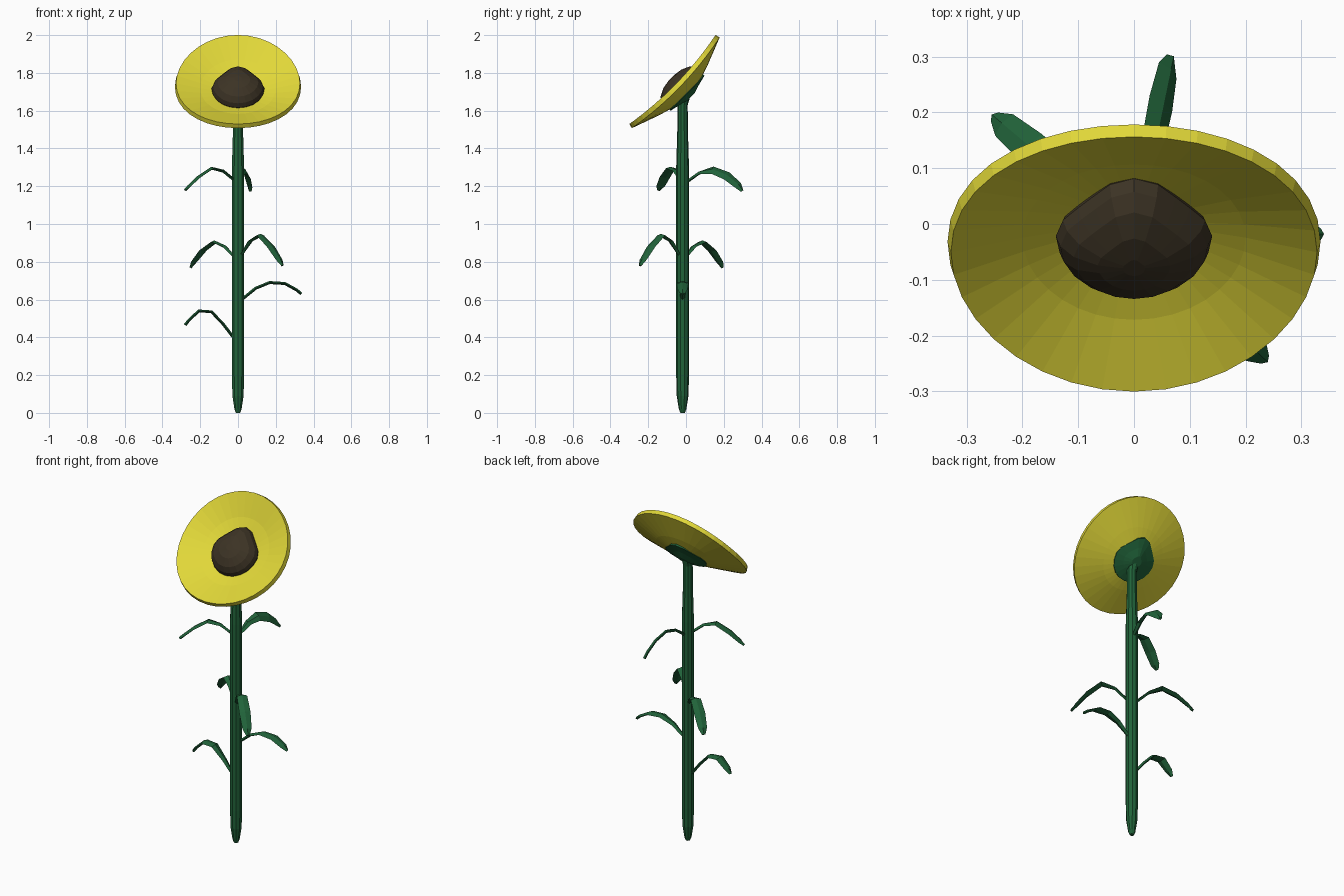
import bpy, bmesh, math
from mathutils import Vector, Matrix

cube = bpy.data.objects.get("Cube")
if cube:
    bpy.data.objects.remove(cube)


def material(name, rgb):
    m = bpy.data.materials.new(name)
    m.use_nodes = True
    m.diffuse_color = (*rgb, 1)
    m.node_tree.nodes["Principled BSDF"].inputs["Base Color"].default_value = (*rgb, 1)
    return m


YELLOW = material("petal yellow", (0.75, 0.68, 0.04))
GREEN = material("leaf green", (0.015, 0.125, 0.042))
BROWN = material("seed brown", (0.045, 0.033, 0.018))


def loft(name, rings, mat, closed=False):
    """Skin a list of equal-sized rings; cap the ends or join last to first."""
    bm = bmesh.new()
    loops = [[bm.verts.new(p) for p in ring] for ring in rings]
    n = len(loops[0])
    pairs = list(zip(loops, loops[1:]))
    if closed:
        pairs.append((loops[-1], loops[0]))
    else:
        bm.faces.new(loops[0])
        bm.faces.new(loops[-1])
    for a, b in pairs:
        for i in range(n):
            j = (i + 1) % n
            bm.faces.new((a[i], a[j], b[j], b[i]))
    bmesh.ops.recalc_face_normals(bm, faces=bm.faces)
    mesh = bpy.data.meshes.new(name)
    bm.to_mesh(mesh)
    bm.free()
    mesh.materials.append(mat)
    obj = bpy.data.objects.new(name, mesh)
    bpy.context.collection.objects.link(obj)
    return obj


# Tilted frame of the flower head: centre, up-slope and facing directions
CENTRE = Vector((0, -0.072, 1.765))
UP = Vector((0, 0.695, 0.718)).normalized()
FACE = Vector((0, -0.718, 0.695)).normalized()


def head_rings(profile, sides, shape=lambda a: 1.0, saddle=0.0):
    rings = []
    for r, depth in profile:
        ring = []
        for i in range(sides):
            a = math.tau * i / sides
            q = r * shape(a)
            sag = saddle * (r / 0.33) ** 2 * math.cos(a) ** 2
            ring.append(CENTRE + Vector((q * math.cos(a), 0, 0))
                        + UP * q * math.sin(a) + FACE * (depth - sag))
        rings.append(ring)
    return rings


def teardrop(a):
    # Rounded below, pinched to a point at the top
    if math.sin(a) <= 0:
        return 1.0
    return 1 - 0.13 * math.sin(2 * a) ** 2 + 0.06 * math.sin(a) ** 8


# Petal bowl
petal_profile = [(0.10, -0.085), (0.20, -0.055), (0.328, 0.0),
                 (0.334, -0.025), (0.18, -0.083), (0.10, -0.107)]
loft("petals", head_rings(petal_profile, 36, saddle=0.03), YELLOW, closed=True)

# Seed dome
seed_profile = [(0.13, -0.095), (0.14, -0.07), (0.132, -0.045),
                (0.108, -0.018), (0.065, 0.003), (0.02, 0.01)]
loft("seed_dome", head_rings(seed_profile, 20, teardrop), BROWN)

# Green cup behind the petals
cup_profile = [(0.125, -0.092), (0.125, -0.108), (0.075, -0.12), (0.03, -0.135)]
loft("flower_cup", head_rings(cup_profile, 20, teardrop), GREEN)

# Stem: (height, radius, y)
STEM_Y = -0.018
stem_profile = [(0.0, 0.012, STEM_Y), (0.02, 0.02, STEM_Y), (0.09, 0.031, STEM_Y),
                (0.2, 0.034, STEM_Y), (1.3, 0.034, STEM_Y), (1.5, 0.028, STEM_Y),
                (1.63, 0.027, STEM_Y), (1.68, 0.034, -0.01)]
loft("stem", [[Vector((r * math.cos(math.tau * (i + 0.5) / 10),
                       y + r * math.sin(math.tau * (i + 0.5) / 10), z))
               for i in range(10)] for z, r, y in stem_profile], GREEN)


def leaf(name, tip, heights, roll=0.0):
    """Arching blade from the stem to a horizontal tip offset."""
    reach = Vector((*tip, 0))
    side0 = reach.normalized().cross(Vector((0, 0, 1)))
    fractions = (0.06, 0.28, 0.5, 0.74, 0.93, 1.0)
    widths = (0.01, 0.019, 0.028, 0.031, 0.025, 0.01)
    path = [reach * f + Vector((0, STEM_Y, z)) for f, z in zip(fractions, heights)]
    rings = []
    for i, (p, w) in enumerate(zip(path, widths)):
        tangent = (path[min(i + 1, 5)] - path[max(i - 1, 0)]).normalized()
        turn = Matrix.Rotation(roll * min(1, i / 2), 3, tangent)
        side = turn @ side0
        up = turn @ side0.cross(tangent)
        # Shallow folded cross-section with a raised keel
        rings.append([p + side * w, p + up * 0.008,
                      p - side * w, p - up * 0.008])
    loft(name, rings, GREEN)


leaf("lower_right_leaf", (-0.28, 0), (0.39, 0.47, 0.535, 0.54, 0.49, 0.465))
leaf("lower_left_leaf", (0.335, 0), (0.60, 0.66, 0.69, 0.685, 0.65, 0.63))
leaf("middle_right_leaf", (-0.25, 0.21), (0.82, 0.88, 0.905, 0.86, 0.80, 0.77))
leaf("middle_left_leaf", (0.235, -0.225), (0.83, 0.91, 0.94, 0.88, 0.81, 0.78))
leaf("upper_right_leaf", (-0.28, -0.125), (1.23, 1.28, 1.295, 1.25, 1.20, 1.18))
leaf("upper_rear_leaf", (0.065, 0.315), (1.22, 1.27, 1.285, 1.255, 1.205, 1.175), 0.75)
